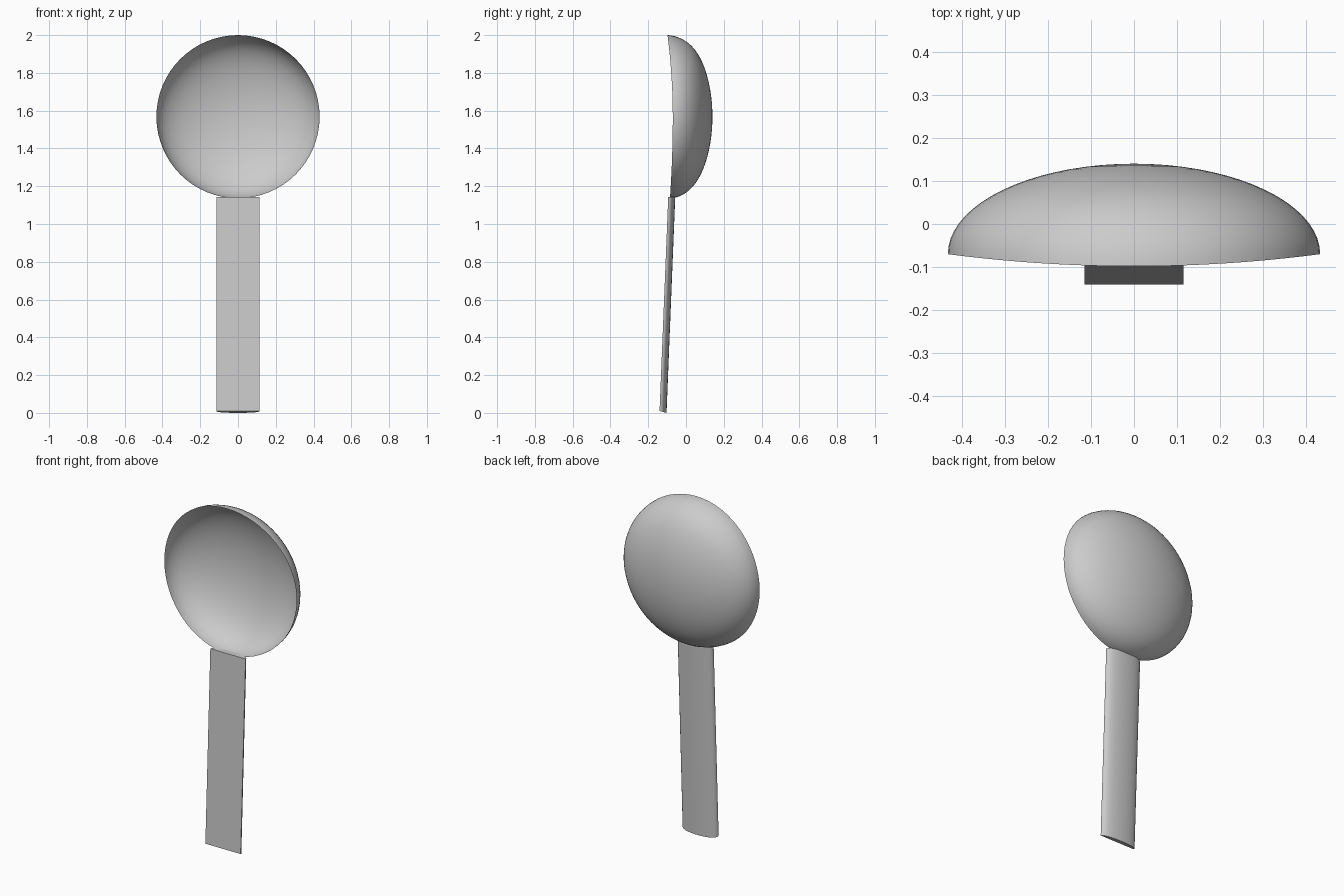
import bpy, bmesh
from math import sin, cos, pi, radians

cube = bpy.data.objects.get("Cube")
if cube:
    bpy.data.objects.remove(cube, do_unlink=True)

# Single plain metal colour
metal = bpy.data.materials.new("pale grey metal")
metal.use_nodes = True
metal.diffuse_color = (0.6, 0.6, 0.6, 1)
metal.node_tree.nodes["Principled BSDF"].inputs["Base Color"].default_value = (0.6, 0.6, 0.6, 1)


def finish(bm, name):
    bmesh.ops.recalc_face_normals(bm, faces=bm.faces)
    mesh = bpy.data.meshes.new(name)
    bm.to_mesh(mesh)
    bm.free()
    mesh.materials.append(metal)
    obj = bpy.data.objects.new(name, mesh)
    bpy.context.collection.objects.link(obj)
    bpy.ops.object.select_all(action='DESELECT')
    obj.select_set(True)
    bpy.context.view_layer.objects.active = obj
    bpy.ops.object.shade_smooth_by_angle(angle=radians(35))
    return obj


# Bowl: open thin dish, rim bowed forward at its top and bottom
RADIUS, DEPTH, CENTRE_Z, RIM_Y = 0.432, 0.21, 1.568, -0.07
SEGMENTS, RINGS = 64, 18
bm = bmesh.new()
pole = bm.verts.new((0, RIM_Y + DEPTH, CENTRE_Z))
previous = None
for i in range(1, RINGS + 1):
    phi = pi / 2 * i / RINGS
    ring = []
    for j in range(SEGMENTS):
        a = 2 * pi * j / SEGMENTS
        bow = (0.028 if sin(a) > 0 else 0.015) * sin(a) ** 2 * sin(phi) ** 12
        ring.append(bm.verts.new((RADIUS * sin(phi) * cos(a),
                                  RIM_Y + DEPTH * cos(phi) - bow,
                                  CENTRE_Z + RADIUS * sin(phi) * sin(a))))
    for j in range(SEGMENTS):
        k = (j + 1) % SEGMENTS
        if previous:
            bm.faces.new((previous[j], previous[k], ring[k], ring[j]))
        else:
            bm.faces.new((pole, ring[k], ring[j]))
    previous = ring
finish(bm, "spoon_bowl")

# Handle: flat front, rounded back, leaning slightly backwards
HALF_WIDTH, THICKNESS, STEPS = 0.115, 0.037, 16
bm = bmesh.new()
ends = []
for z, front, slope in ((0.01, -0.14, -0.01), (1.143, -0.094, 0.0)):
    loop = []
    for i in range(STEPS + 1):
        a = pi * i / STEPS
        bulge = sin(a) ** 0.8 if 0 < i < STEPS else 0
        loop.append(bm.verts.new((HALF_WIDTH * cos(a),
                                  front + THICKNESS * bulge,
                                  z + slope * bulge)))
    bm.faces.new(loop)
    ends.append(loop)
for i in range(STEPS + 1):
    k = (i + 1) % (STEPS + 1)
    bm.faces.new((ends[0][i], ends[0][k], ends[1][k], ends[1][i]))
finish(bm, "spoon_handle")
